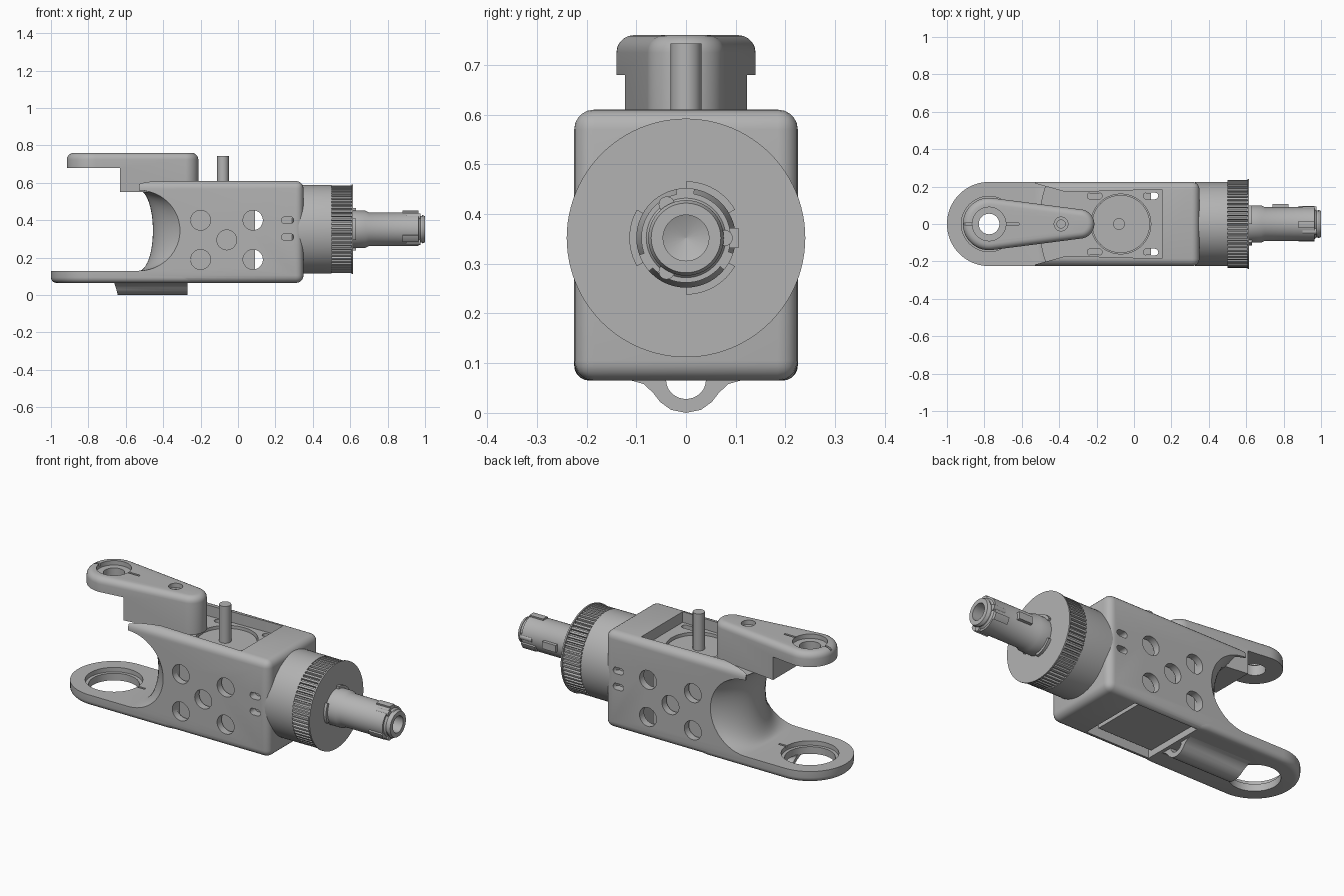
import bpy, bmesh, math
from mathutils import Vector, Matrix

if "Cube" in bpy.data.objects:
    bpy.data.objects.remove(bpy.data.objects["Cube"])

grey = bpy.data.materials.new("mid_grey")
grey.use_nodes = True
colour = (0.45, 0.45, 0.45, 1)
grey.diffuse_color = colour
grey.node_tree.nodes["Principled BSDF"].inputs["Base Color"].default_value = colour

AXIS_Z = 0.352      # height of the drive axis
EYE_X = -0.775      # pivot of both arms
WIDTH = 0.225       # half width of the housing


def finish(name, bm):
    bmesh.ops.remove_doubles(bm, verts=bm.verts, dist=1e-5)
    bmesh.ops.recalc_face_normals(bm, faces=bm.faces)
    mesh = bpy.data.meshes.new(name)
    bm.to_mesh(mesh)
    bm.free()
    mesh.materials.append(grey)
    obj = bpy.data.objects.new(name, mesh)
    bpy.context.collection.objects.link(obj)
    return obj


def prism(name, pts, lo, hi, axis="z"):
    """Extrude a 2D outline along z, y (x,z outline) or x (y,z outline)."""
    place = {"z": lambda a, b, h: (a, b, h), "y": lambda a, b, h: (a, h, b),
             "x": lambda a, b, h: (h, a, b)}[axis]
    bm = bmesh.new()
    rings = [[bm.verts.new(place(a, b, h)) for a, b in pts] for h in (lo, hi)]
    for ring in rings:
        bm.faces.new(ring)
    n = len(pts)
    for i in range(n):
        j = (i + 1) % n
        bm.faces.new((rings[0][i], rings[0][j], rings[1][j], rings[1][i]))
    return finish(name, bm)


def box(name, x, y, z):
    return prism(name, [(x[0], y[0]), (x[1], y[0]), (x[1], y[1]), (x[0], y[1])], *z)


def circle(cx, cy, r, n=48):
    return [(cx + r * math.cos(math.tau * i / n), cy + r * math.sin(math.tau * i / n))
            for i in range(n)]


def capsule(x1, r1, x2, r2, cy=0, n=32):
    """Outline around two circles joined by tangents."""
    a = math.acos((r1 - r2) / (x2 - x1))
    arc = [(x2, r2, -a + 2 * a * i / n) for i in range(n + 1)]
    arc += [(x1, r1, a + (math.tau - 2 * a) * i / n) for i in range(n + 1)]
    return [(x + r * math.cos(t), cy + r * math.sin(t)) for x, r, t in arc]


def lathe(name, profile, n=64):
    """Revolve (x, radius) points about the drive axis."""
    bm = bmesh.new()
    rings = [[bm.verts.new((x, y, AXIS_Z + z)) for y, z in circle(0, 0, max(r, 1e-4), n)]
             for x, r in profile]
    for a, b in zip(rings, rings[1:]):
        for i in range(n):
            j = (i + 1) % n
            bm.faces.new((a[i], a[j], b[j], b[i]))
    bm.faces.new(rings[0])
    bm.faces.new(rings[-1])
    return finish(name, bm)


def bevel(obj, test, width, segments=5):
    bm = bmesh.new()
    bm.from_mesh(obj.data)
    edges = [e for e in bm.edges if test(e.verts[0].co, e.verts[1].co)]
    bmesh.ops.bevel(bm, geom=edges, offset=width, segments=segments, profile=0.5,
                    affect="EDGES", clamp_overlap=True)
    bm.to_mesh(obj.data)
    bm.free()


def combine(obj, tool, operation="DIFFERENCE"):
    mod = obj.modifiers.new("cut", "BOOLEAN")
    mod.operation, mod.object, mod.solver = operation, tool, "EXACT"
    bpy.context.view_layer.update()
    mesh = bpy.data.meshes.new_from_object(
        obj.evaluated_get(bpy.context.evaluated_depsgraph_get()))
    obj.modifiers.clear()
    obj.data = mesh
    bpy.data.objects.remove(tool)


# Housing with rounded edges everywhere but the forked end
housing = box("housing", (-0.53, 0.35), (-WIDTH, WIDTH), (0.065, 0.61))
bevel(housing, lambda a, b: max(a.x, b.x) > 0, 0.04)

# Lower fork arm
arm = prism("lower_arm", capsule(EYE_X, WIDTH, -0.3, WIDTH - 1e-3), 0.065, 0.13)
bevel(arm, lambda a, b: max(a.z, b.z) < 0.07, 0.03)
combine(housing, arm, "UNION")


# Saddle-shaped hollow at the forked end
def hollow_x(y, z):
    depth = math.sqrt(max(0, 1 - ((z - 0.345) / 0.215) ** 2))
    return -0.53 + depth * (0.075 + 0.145 * min(1, (y / WIDTH) ** 2))


bm = bmesh.new()
ys = [-0.25 + 0.5 * j / 20 for j in range(21)]
zs = [0.345 - 0.215 * math.cos(math.pi * i / 24) for i in range(25)]
skin = [[bm.verts.new((hollow_x(y, z), y, z)) for y in ys] for z in zs]
for i in range(24):
    for j in range(20):
        bm.faces.new((skin[i][j], skin[i][j + 1], skin[i + 1][j + 1], skin[i + 1][j]))
rim = [e for e in bm.edges if e.is_boundary]
made = bmesh.ops.extrude_edge_only(bm, edges=rim)["geom"]
for v in made:
    if isinstance(v, bmesh.types.BMVert):
        v.co.x = -0.6
bmesh.ops.holes_fill(bm, edges=[e for e in bm.edges if e.is_boundary], sides=0)
combine(housing, finish("hollow_cutter", bm))

# Top channel, inner cavity and its openings
channel = [(0.15, -0.185), (0.15, 0.185), (-0.36, 0.17), (-0.54, 0.22),
           (-0.54, -0.22), (-0.36, -0.17)]
combine(housing, prism("channel_cutter", channel, 0.55, 0.7))
combine(housing, box("cavity_cutter", (-0.25, 0.15), (-0.185, 0.185), (0.03, 0.525)))
combine(housing, prism("disc_cutter", circle(-0.07, 0, 0.16), 0.5, 0.6))
for x in (-0.21, 0.09):
    for y in (-0.15, 0.15):
        combine(housing, prism("slot_cutter", capsule(x - 0.022, 0.018, x + 0.022, 0.0179, y, 8),
                               0.5, 0.6))

# Side holes and small side slots
for x, z in ((-0.2, 0.4), (0.08, 0.4), (-0.2, 0.19), (0.08, 0.19), (-0.06, 0.295)):
    combine(housing, prism("hole_cutter", circle(x, z, 0.053, 32), -0.3, 0.3, "y"))
for z in (0.31, 0.4):
    for y in (-0.23, 0.23):
        combine(housing, prism("slot_cutter", capsule(0.25, 0.018, 0.28, 0.0179, z, 8),
                               y - 0.05, y + 0.05, "y"))

# Stepped eye in the lower arm
combine(housing, prism("eye_cutter", circle(EYE_X, 0, 0.13), 0, 0.2))
combine(housing, prism("eye_step_cutter", circle(EYE_X, 0, 0.148), 0.105, 0.2))
combine(housing, box("key_cutter", (-0.64, -0.58), (-0.006, 0.006), (0.12, 0.2)))

# Cable guide under the housing: flared half tube
flare = [(0.12, 0.068), (0.085, 0.058), (0.066, 0.04), (0.052, 0.022), (0.03, 0.006), (0, 0)]
outer = flare + [(-y, z) for y, z in reversed(flare[:-1])]
inner = [(0.04 * math.cos(t), 0.066 - 0.038 * math.sin(t))
         for t in (math.pi * i / 16 for i in range(17))]
guide = prism("cable_guide", outer, -0.66, -0.27, "x")
combine(guide, prism("guide_cutter", inner + [(-0.04, 0.08), (0.04, 0.08)], -0.8, -0.2, "x"))
combine(guide, prism("guide_end_cutter", [(-0.7, -0.01), (-0.64, -0.01), (-0.65, 0.03),
                                          (-0.66, 0.06), (-0.7, 0.06)], -0.2, 0.2, "y"))

# Motor block, its top disc and the output pin
box("motor_block", (-0.249, 0.09), (-0.165, 0.165), (0.1, 0.52))
prism("motor_disc", circle(-0.07, 0, 0.155), 0.51, 0.535)
prism("output_pin", circle(-0.08, 0, 0.031, 32), 0.5, 0.743)

# Upper arm: tapered cap with a deep root
upper = prism("upper_arm", capsule(EYE_X, 0.14, -0.29, 0.078), 0.55, 0.76)
bevel(upper, lambda a, b: min(a.z, b.z) > 0.75, 0.035)
combine(upper, box("root_cutter", (-1, -0.63), (-0.3, 0.3), (0.5, 0.68)))
for x, hole, step in ((EYE_X, 0.055, 0.09), (-0.39, 0.022, 0.037)):
    combine(upper, prism("pivot_cutter", circle(x, 0, hole), 0.5, 0.8))
    combine(upper, prism("pivot_step_cutter", circle(x, 0, step), 0.735, 0.8))
for x in (-0.65, -0.875):
    combine(upper, box("key_cutter", (x - 0.035, x + 0.035), (-0.006, 0.006), (0.745, 0.8)))

# Neck, slightly flattened at the sides
neck = lathe("neck", [(0.29, 0.2), (0.3, 0.234), (0.34, 0.2375), (0.5, 0.2375)])
neck.data.transform(Matrix.Diagonal((1, 0.945, 1, 1)))

# Toothed ring and flange
teeth = 64
outline = []
for i in range(teeth):
    for part, r in ((0, 0.222), (0.3, 0.222), (0.42, 0.234), (0.88, 0.234)):
        t = math.tau * (i + part) / teeth
        outline.append((r * math.cos(t), AXIS_Z + r * math.sin(t)))
prism("toothed_ring", outline, 0.5, 0.61, "x")
lathe("flange", [(0.607, 0.24), (0.615, 0.24)], 96)

# Hollow coupling shaft with collar
lathe("coupling_shaft", [(0.61, 0.1), (0.68, 0.1), (0.7, 0.09), (0.965, 0.09), (0.965, 0.08),
                         (0.975, 0.072), (0.985, 0.072), (0.985, 0.076), (1, 0.07),
                         (1, 0.046), (0.7, 0.046), (0.68, 0)])


# Collar segments and bayonet lugs around the shaft
def arc_band(name, start, sweep, r0, r1, x0, x1):
    ts = [math.radians(start + sweep * i / 12) for i in range(13)]
    pts = [(r1 * math.cos(t), AXIS_Z + r1 * math.sin(t)) for t in ts]
    pts += [(r0 * math.cos(t), AXIS_Z + r0 * math.sin(t)) for t in reversed(ts)]
    return prism(name, pts, x0, x1, "x")


for k in range(3):
    arc_band("collar_segment", 30 + 120 * k, 60, 0.085, 0.114, 0.615, 0.63)
    arc_band("bayonet_lug", 80 + 120 * k, 22, 0.07, 0.1, 0.88, 0.965)
    t = math.radians(120 * k)
    y, z = 0.078 * math.cos(t), AXIS_Z + 0.078 * math.sin(t)
    prism("lock_pin", circle(y, z, 0.016, 16), 0.9, 0.975, "x")
box("shaft_key", (0.74, 0.825), (0.08, 0.106), (AXIS_Z - 0.02, AXIS_Z + 0.02))

# Smooth shading with sharp edges kept
bpy.ops.object.select_all(action="DESELECT")
for obj in bpy.context.collection.objects:
    if obj.type == "MESH" and obj.data.materials and obj.data.materials[0] == grey:
        obj.select_set(True)
        bpy.context.view_layer.objects.active = obj
bpy.ops.object.shade_smooth_by_angle(angle=math.radians(30))
